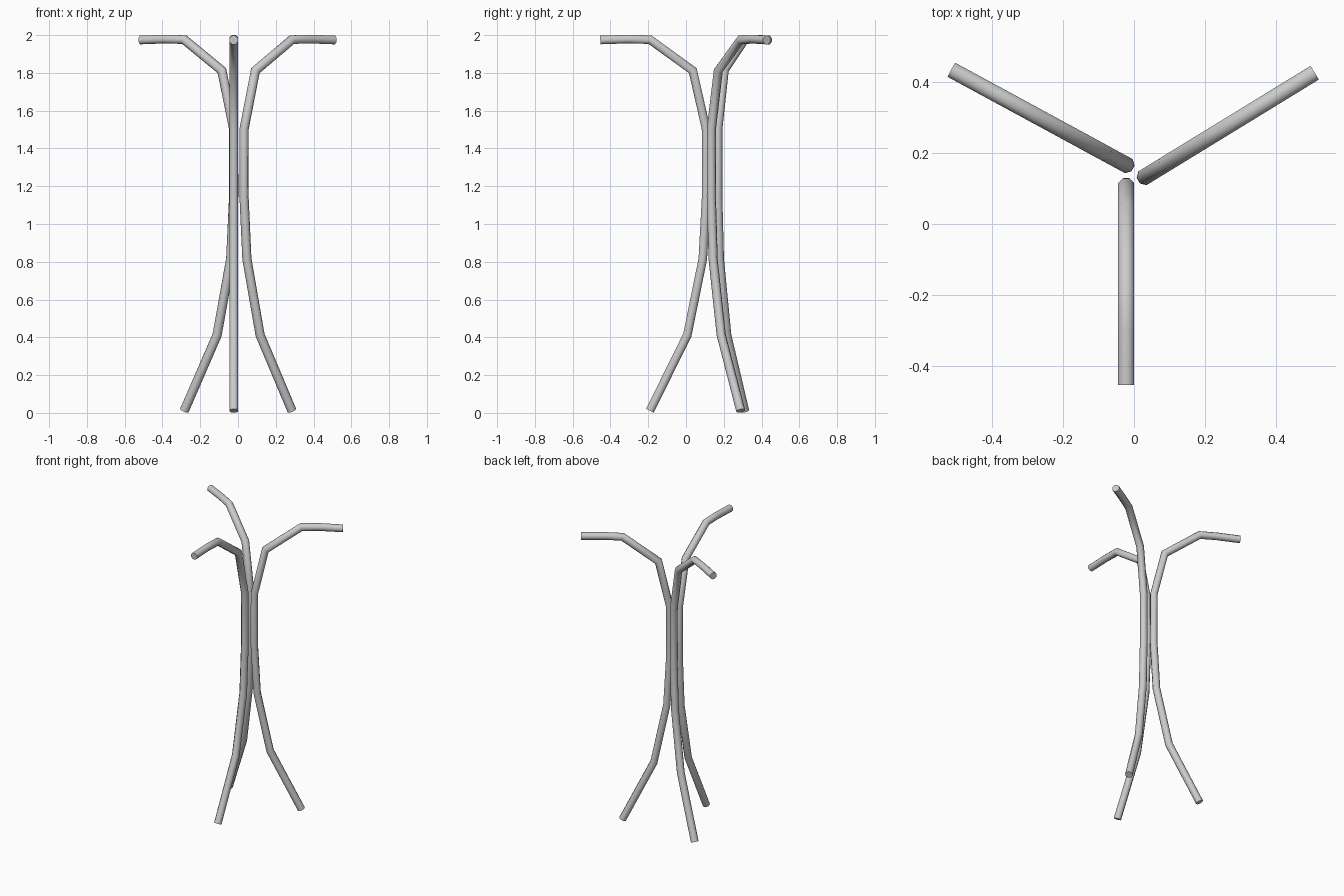
import bpy, bmesh
from math import cos, sin, pi, radians
from mathutils import Vector

if "Cube" in bpy.data.objects:
    bpy.data.objects.remove(bpy.data.objects["Cube"])

R, SIDES = 0.0245, 8

# Bent-rod path: (distance outward from the inner line, height)
PATH = [(0.300, 0.011), (0.102, 0.412), (0.020, 0.815), (0.002, 1.150),
        (0.003, 1.505), (0.073, 1.812), (0.300, 1.976), (0.415, 1.979),
        (0.563, 1.974)]


def bent_rod(name, base, angle):
    """Sweep an octagon along PATH, mitred at every bend."""
    out = Vector((cos(angle), sin(angle), 0))
    side = Vector((-sin(angle), cos(angle), 0))
    origin = Vector((base[0], base[1], 0))
    pts = [origin + out * s + Vector((0, 0, z)) for s, z in PATH]
    segs = [(b - a).normalized() for a, b in zip(pts, pts[1:])]
    bm = bmesh.new()
    rings = []
    for i, p in enumerate(pts):
        d0, d1 = segs[max(i - 1, 0)], segs[min(i, len(segs) - 1)]
        t = (d0 + d1).normalized()
        n = side.cross(t)
        miter = 1 / t.dot(d1)
        ring = []
        for k in range(SIDES):
            a = 2 * pi * (k + 0.5) / SIDES
            ring.append(bm.verts.new(p + side * R * cos(a) + n * R * miter * sin(a)))
        rings.append(ring)
    for r0, r1 in zip(rings, rings[1:]):
        for k in range(SIDES):
            j = (k + 1) % SIDES
            bm.faces.new((r0[k], r0[j], r1[j], r1[k]))
    bm.faces.new(rings[0])
    bm.faces.new(rings[-1])
    bmesh.ops.recalc_face_normals(bm, faces=bm.faces)
    me = bpy.data.meshes.new(name)
    bm.to_mesh(me)
    bm.free()
    ob = bpy.data.objects.new(name, me)
    bpy.context.collection.objects.link(ob)
    bpy.ops.object.select_all(action='DESELECT')
    ob.select_set(True)
    bpy.context.view_layer.objects.active = ob
    bpy.ops.object.shade_smooth_by_angle(angle=radians(50))


# Three rods meeting back to back, splayed as feet and hanging arms
bent_rod("front_rod", (-0.022, 0.109), radians(270))
bent_rod("right_rod", (0.030, 0.133), radians(31.5))
bent_rod("left_rod", (-0.021, 0.167), radians(151.5))
